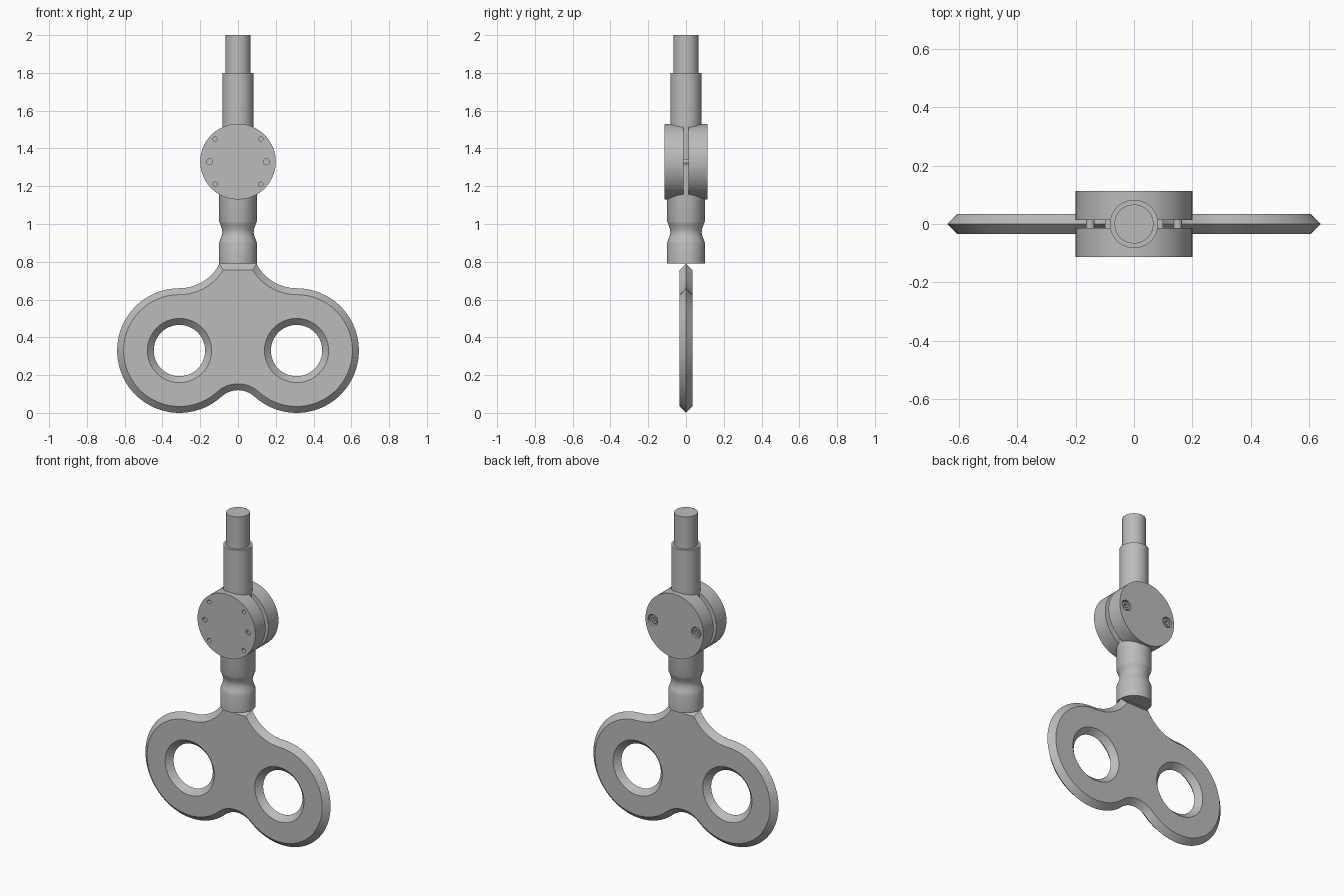
import bpy, bmesh
from math import sin, cos, pi, asin, atan2, radians, hypot
from mathutils import Matrix

cube = bpy.data.objects.get("Cube")
if cube:
    bpy.data.objects.remove(cube, do_unlink=True)

steel = bpy.data.materials.new("grey steel")
steel.use_nodes = True
GREY = (0.5, 0.5, 0.5, 1)
steel.diffuse_color = GREY
steel.node_tree.nodes["Principled BSDF"].inputs["Base Color"].default_value = GREY

HUB_Z = 1.33
ALONG_Y = Matrix.Rotation(-pi / 2, 4, "X")  # turns the local z axis to +y


def finish(bm, name):
    bmesh.ops.recalc_face_normals(bm, faces=bm.faces)
    mesh = bpy.data.meshes.new(name)
    bm.to_mesh(mesh)
    bm.free()
    mesh.materials.append(steel)
    obj = bpy.data.objects.new(name, mesh)
    bpy.context.collection.objects.link(obj)
    return obj


def smooth(obj):
    bpy.ops.object.select_all(action="DESELECT")
    obj.select_set(True)
    bpy.context.view_layer.objects.active = obj
    bpy.ops.object.shade_smooth_by_angle(angle=radians(30))


def bridge(bm, a, b):
    for i in range(len(a)):
        j = (i + 1) % len(a)
        bm.faces.new((a[i], a[j], b[j], b[i]))


def lathe(bm, profile, segments=64, matrix=Matrix()):
    """Capped solid of revolution from (radius, height) pairs."""
    rings = []
    for r, h in profile:
        rings.append([bm.verts.new(matrix @ Matrix.Translation(
            (r * cos(2 * pi * k / segments), r * sin(2 * pi * k / segments), h)).translation)
            for k in range(segments)])
    for a, b in zip(rings, rings[1:]):
        bridge(bm, a, b)
    bm.faces.new(rings[0])
    bm.faces.new(rings[-1])


def turned(name, profile):
    bm = bmesh.new()
    lathe(bm, profile)
    obj = finish(bm, name)
    smooth(obj)
    return obj


def cut(obj, cutter):
    mod = obj.modifiers.new("cut", "BOOLEAN")
    mod.operation, mod.solver, mod.object = "DIFFERENCE", "EXACT", cutter
    bpy.context.view_layer.objects.active = obj
    bpy.ops.object.modifier_apply(modifier=mod.name)
    bpy.data.objects.remove(cutter, do_unlink=True)


def at_hub(x, z, y=0):
    return Matrix.Translation((x, y, z)) @ ALONG_Y


# Two-lobed handle: outline from tangent arcs, inset by d
LOBE_X, LOBE_Z, LOBE_R = 0.31, 0.33, 0.33
NECK_R, NOTCH_R, NOTCH_Z = 0.238, 0.13, -0.01
NECK_Z, TOP_Z = LOBE_Z + LOBE_R + NECK_R, 0.79
HALF, CHAMFER = 0.034, 0.034


def arc(cx, cz, r, start, end, steps):
    return [(cx + r * cos(start + (end - start) * k / steps),
             cz + r * sin(start + (end - start) * k / steps)) for k in range(steps + 1)]


def outline(d):
    neck = pi + asin((NECK_Z - TOP_Z + d) / (NECK_R + d))
    touch = atan2(LOBE_Z - NOTCH_Z, LOBE_X)
    pts = arc(LOBE_X, NECK_Z, NECK_R + d, neck, 1.5 * pi, 16)
    pts += arc(LOBE_X, LOBE_Z, LOBE_R - d, pi / 2, touch - pi, 48)[1:]
    pts += arc(0, NOTCH_Z, NOTCH_R + d, touch, pi / 2, 10)[1:]
    return pts + [(-x, z) for x, z in reversed(pts[:-1])]


def eye(side):
    return lambda d: arc(side * LOBE_X, LOBE_Z, 0.136 + d, 0, 2 * pi, 48)[:-1]


bm = bmesh.new()
faces_edges = {-1: [], 1: []}
for loop in (outline, eye(-1), eye(1)):
    middle = [bm.verts.new((x, 0, z)) for x, z in loop(0)]
    for side in (-1, 1):
        ring = [bm.verts.new((x, side * HALF, z)) for x, z in loop(CHAMFER)]
        bridge(bm, middle, ring)
        faces_edges[side] += [bm.edges.get((ring[i - 1], ring[i])) for i in range(len(ring))]
for edges in faces_edges.values():
    bmesh.ops.triangle_fill(bm, use_beauty=True, edges=edges)
smooth(finish(bm, "handle"))

# Waisted coupling between the handle and the hub
waist = [(0.1 - 0.017 * sin(pi * k / 10) ** 1.3, 0.9 + 0.115 * k / 10) for k in range(11)]
turned("coupling", [(0.1, TOP_Z)] + waist + [(0.1, HUB_Z - 0.02)])

# Stepped shaft
turned("shaft", [(0.083, HUB_Z - 0.01), (0.083, 1.8), (0.067, 1.8), (0.067, 2.0)])

# Hub discs with a narrow gap between them
DISC_R, GAP, OUTER, BOLT_X = 0.2, 0.0145, 0.114, 0.15
for name, near, far in (("front_disc", -OUTER, -GAP), ("back_disc", GAP, OUTER)):
    bm = bmesh.new()
    lathe(bm, [(DISC_R, near), (DISC_R, far)], 96, at_hub(0, HUB_Z))
    disc = finish(bm, name)
    bm = bmesh.new()
    if near < 0:
        # Small pin holes and the two bolt holes
        for sx in (-1, 1):
            for sz in (-1, 1):
                lathe(bm, [(0.012, -0.15), (0.012, -0.07)], 24,
                      at_hub(sx * 0.12, HUB_Z + sz * 0.12))
            lathe(bm, [(0.0155, -0.15), (0.0155, -0.1)], 24, at_hub(sx * BOLT_X, HUB_Z))
    else:
        # Counterbores for the bolt heads
        for sx in (-1, 1):
            lathe(bm, [(0.033, 0.075), (0.033, 0.15)], 32, at_hub(sx * BOLT_X, HUB_Z))
    cut(disc, finish(bm, "cutter"))
    smooth(disc)

# Socket-head bolts clamping the discs
for name, sx in (("left_bolt", 1), ("right_bolt", -1)):
    bm = bmesh.new()
    place = at_hub(sx * BOLT_X, HUB_Z)
    lathe(bm, [(0.0145, -0.103), (0.0145, 0.074), (0.027, 0.074), (0.027, 0.106),
               (0.025, 0.109)], 32, place)
    bolt = finish(bm, name)
    bm = bmesh.new()
    lathe(bm, [(0.015, 0.088), (0.015, 0.15)], 6, place)
    cut(bolt, finish(bm, "cutter"))
    smooth(bolt)
